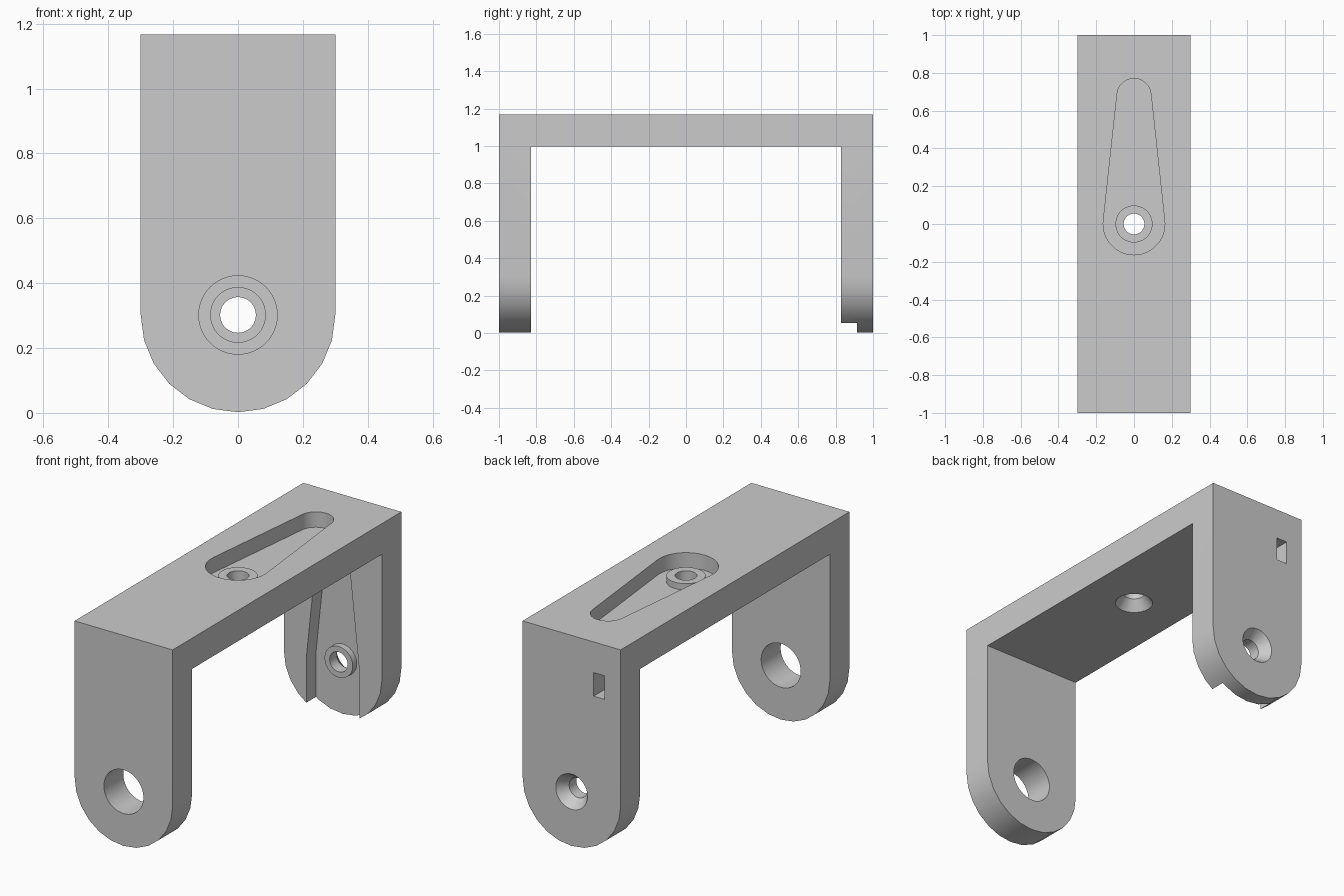
import bpy, bmesh, math
from mathutils import Vector, Matrix

WIDTH, HEIGHT, WALL = 0.3, 1.167, 0.17
PIVOT = 0.302
MID = WALL / 2

cube = bpy.data.objects.get("Cube")
if cube:
    bpy.data.objects.remove(cube, do_unlink=True)

grey = bpy.data.materials.new("plain_grey")
grey.use_nodes = True
colour = (0.6, 0.6, 0.6, 1)
grey.diffuse_color = colour
grey.node_tree.nodes["Principled BSDF"].inputs["Base Color"].default_value = colour


def finish(name, bm):
    bmesh.ops.recalc_face_normals(bm, faces=bm.faces)
    mesh = bpy.data.meshes.new(name)
    bm.to_mesh(mesh)
    bm.free()
    mesh.materials.append(grey)
    obj = bpy.data.objects.new(name, mesh)
    bpy.context.collection.objects.link(obj)
    return obj


def prism(name, outline, axis, low, high):
    """Extrude a closed 2D outline along one axis."""
    place = {"x": lambda a, b, c: (c, a, b),
             "y": lambda a, b, c: (a, c, b),
             "z": lambda a, b, c: (a, b, c)}[axis]
    bm = bmesh.new()
    face = bm.faces.new([bm.verts.new(place(a, b, low)) for a, b in outline])
    moved = bmesh.ops.extrude_face_region(bm, geom=[face])["geom"]
    shift = Vector(place(0, 0, high - low))
    bmesh.ops.translate(bm, vec=shift, verts=[v for v in moved if isinstance(v, bmesh.types.BMVert)])
    return finish(name, bm)


def arc(cx, cy, radius, start, end, steps):
    angles = [math.radians(start + (end - start) * i / steps) for i in range(steps + 1)]
    return [(cx + radius * math.cos(t), cy + radius * math.sin(t)) for t in angles]


def round_bar(name, axis, centre, low, high, r_low, r_high):
    """Cylinder or cone along y or z; centre is the across position."""
    bm = bmesh.new()
    bmesh.ops.create_cone(bm, cap_ends=True, segments=48, radius1=r_low,
                          radius2=r_high, depth=high - low)
    middle = (low + high) / 2
    if axis == "y":
        bmesh.ops.rotate(bm, matrix=Matrix.Rotation(-math.pi / 2, 3, "X"), verts=bm.verts)
        offset = (0, middle, centre)
    else:
        offset = (0, centre, middle)
    bmesh.ops.translate(bm, vec=offset, verts=bm.verts)
    return finish(name, bm)


def combine(body, tool, operation):
    mod = body.modifiers.new(tool.name, "BOOLEAN")
    mod.operation, mod.solver, mod.object = operation, "EXACT", tool
    bpy.context.view_layer.objects.active = body
    bpy.ops.object.modifier_apply(modifier=mod.name)
    bpy.data.objects.remove(tool, do_unlink=True)


# U-shaped bracket trimmed to legs with rounded ends
inner = 1 - WALL
bracket = prism("bracket", [(-1, 0), (-inner, 0), (-inner, HEIGHT - WALL), (inner, HEIGHT - WALL),
                            (inner, 0), (1, 0), (1, HEIGHT), (-1, HEIGHT)], "x", -0.4, 0.4)
end_shape = arc(0, PIVOT, WIDTH, 180, 360, 12) + [(WIDTH, 1.5), (-WIDTH, 1.5)]
combine(bracket, prism("end_trim", end_shape, "y", -1.2, 1.2), "INTERSECT")

# Tapered arm recesses: closed in the top, open-bottomed in the back leg
WIDE, NARROW, REACH = 0.163, 0.09, 0.68
lean = math.degrees(math.asin((WIDE - NARROW) / REACH))
recess_top = (arc(0, 0, WIDE, 180 - lean, 360 + lean, 32)
              + arc(0, REACH, NARROW, lean, 180 - lean, 20))
combine(bracket, prism("top_recess", recess_top, "z", HEIGHT - MID, HEIGHT + 0.1), "DIFFERENCE")
recess_leg = ([(-WIDE, -0.1), (WIDE, -0.1), (WIDE, PIVOT)]
              + arc(0, PIVOT + REACH, NARROW, lean, 180 - lean, 20) + [(-WIDE, PIVOT)])
combine(bracket, prism("leg_recess", recess_leg, "y", inner - 0.004, 1 - MID), "DIFFERENCE")

# Raised bosses on the recess floors
BOSS = 0.035
combine(bracket, round_bar("top_boss", "z", 0, HEIGHT - MID - 0.02, HEIGHT - MID + BOSS,
                           0.098, 0.098), "UNION")
combine(bracket, round_bar("leg_boss", "y", PIVOT, 1 - MID - BOSS, 1 - MID + 0.02,
                           0.086, 0.086), "UNION")

# Screw holes with countersinks on the faces away from the bosses
HOLE, SINK, SINK_DEPTH = 0.055, 0.098, 0.057
under = HEIGHT - WALL
combine(bracket, round_bar("top_hole", "z", 0, 0.9, 1.3, HOLE, HOLE), "DIFFERENCE")
combine(bracket, round_bar("top_sink", "z", 0, under - 0.001, under + SINK_DEPTH,
                           SINK, HOLE), "DIFFERENCE")
combine(bracket, round_bar("leg_hole", "y", PIVOT, 0.7, 1.1, HOLE, HOLE), "DIFFERENCE")
combine(bracket, round_bar("leg_sink", "y", PIVOT, 1 - SINK_DEPTH, 1.001,
                           HOLE, SINK), "DIFFERENCE")

# Large bearing hole in the front leg
combine(bracket, round_bar("bearing_hole", "y", PIVOT, -1.1, -0.7, 0.121, 0.121), "DIFFERENCE")

# Small cable slot high in the back leg
slot = [(-0.2, 0.867), (-0.135, 0.867), (-0.135, under), (-0.2, under)]
combine(bracket, prism("cable_slot", slot, "y", inner - 0.004, 1.1), "DIFFERENCE")

bpy.ops.object.select_all(action="DESELECT")
bracket.select_set(True)
bpy.context.view_layer.objects.active = bracket
bpy.ops.object.shade_smooth_by_angle(angle=math.radians(30))
